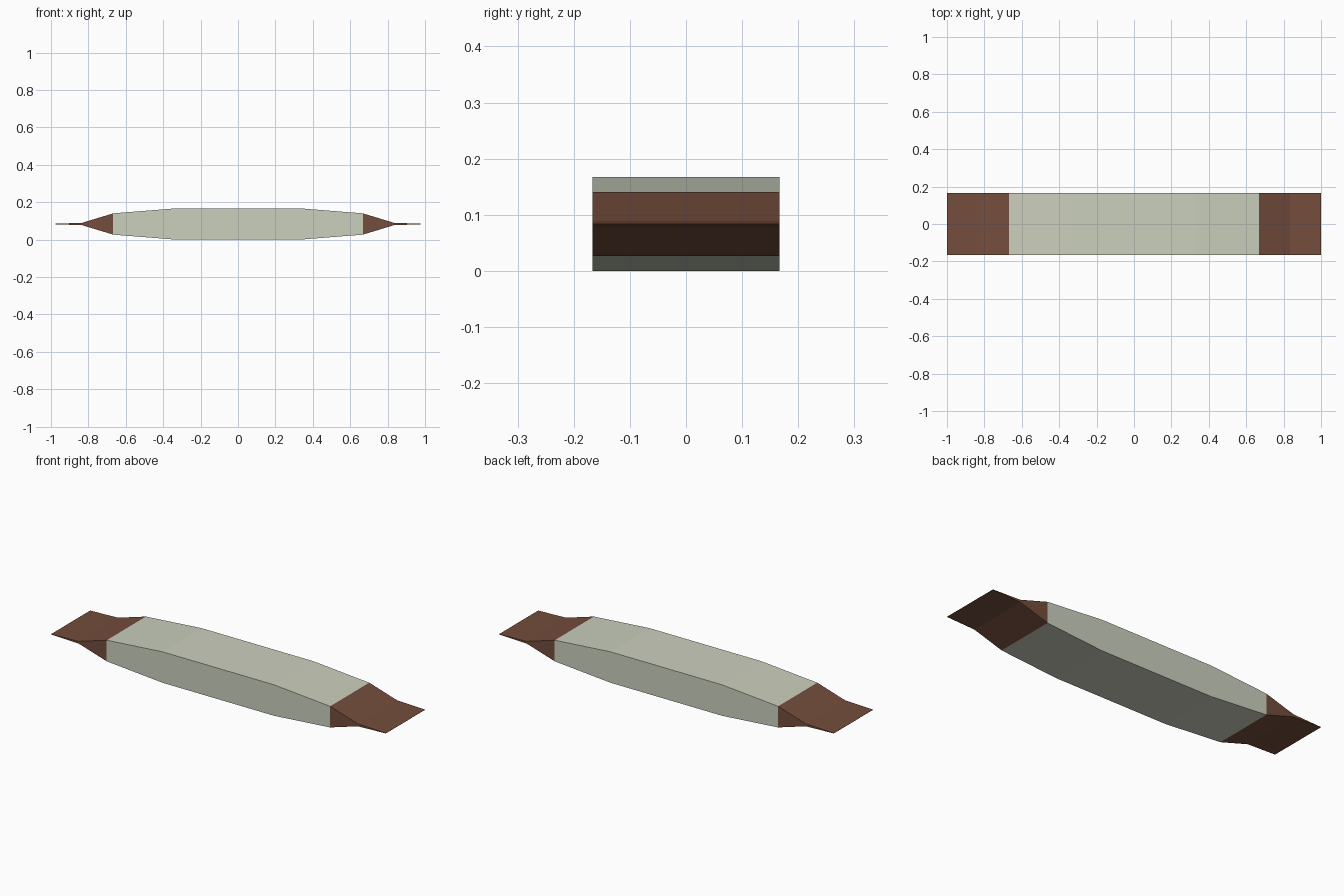
import bpy, bmesh

if "Cube" in bpy.data.objects:
    bpy.data.objects.remove(bpy.data.objects["Cube"])

def material(name, rgb):
    m = bpy.data.materials.new(name)
    m.diffuse_color = (*rgb, 1)
    m.use_nodes = True
    m.node_tree.nodes["Principled BSDF"].inputs["Base Color"].default_value = m.diffuse_color
    return m

MID, HALF_W, WRAP_X = 0.0835, 0.167, 0.667
# right half of the side profile: x, half thickness
half = [(0.333, 0.0835), (WRAP_X, 0.0570), (0.833, 0.0065), (1.0, 0.0005)]
stations = [(-x, h) for x, h in reversed(half)] + half

# wrapped bar: side profile lofted along x, pinched at both ends
bm = bmesh.new()
rings = []
for x, h in stations:
    rings.append([bm.verts.new((x, y, MID + z)) for y, z in
                  ((-HALF_W, -h), (HALF_W, -h), (HALF_W, h), (-HALF_W, h))])
for a, b in zip(rings, rings[1:]):
    for i in range(4):
        j = (i + 1) % 4
        bm.faces.new((a[i], a[j], b[j], b[i]))
bm.faces.new(rings[0])
bm.faces.new(rings[-1])
bmesh.ops.recalc_face_normals(bm, faces=bm.faces)

# twisted ends are brown, the middle is pale
for f in bm.faces:
    f.material_index = int(abs(f.calc_center_median().x) > WRAP_X)

mesh = bpy.data.meshes.new("wrapped_bar")
bm.to_mesh(mesh)
bm.free()
mesh.materials.append(material("pale sage cream", (0.60, 0.63, 0.51)))
mesh.materials.append(material("brown ends", (0.175, 0.075, 0.046)))
bpy.context.collection.objects.link(bpy.data.objects.new("wrapped_bar", mesh))
